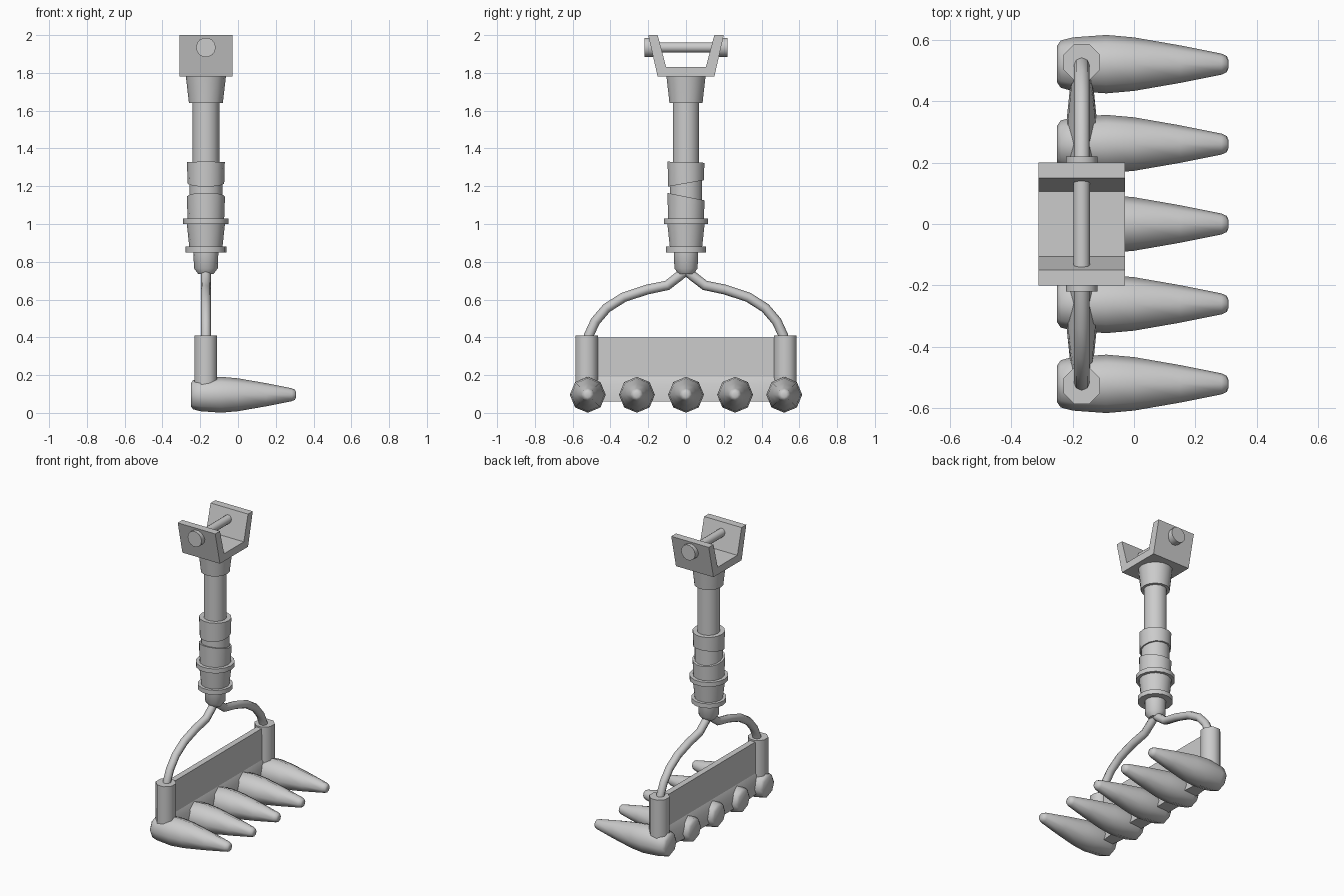
import bpy, bmesh, math
from mathutils import Matrix, Vector

if "Cube" in bpy.data.objects:
    bpy.data.objects.remove(bpy.data.objects["Cube"])

AX = -0.17  # x position of the handle axis


def finish(name, bm, angle=35):
    bmesh.ops.recalc_face_normals(bm, faces=bm.faces)
    me = bpy.data.meshes.new(name)
    bm.to_mesh(me)
    bm.free()
    for p in me.polygons:
        p.use_smooth = True
    me.set_sharp_from_angle(angle=math.radians(angle))
    ob = bpy.data.objects.new(name, me)
    bpy.context.collection.objects.link(ob)
    return ob


def loft(name, rings, angle=35):
    """Skin a list of equal-length point rings and cap both ends."""
    bm = bmesh.new()
    vs = [[bm.verts.new(p) for p in r] for r in rings]
    n = len(rings[0])
    for a, b in zip(vs, vs[1:]):
        for i in range(n):
            j = (i + 1) % n
            bm.faces.new((a[i], a[j], b[j], b[i]))
    bm.faces.new(vs[0])
    bm.faces.new(vs[-1])
    return finish(name, bm, angle)


def turned(name, profile, centre=(AX, 0, 0), sides=14, axis='Z', angle=35, turn=0.0):
    """Turned part: profile rows are (position on axis, radius[, slope along y])."""
    rings = []
    for row in profile:
        t, r = row[:2]
        slope = row[2] if len(row) > 2 else 0
        ring = []
        for i in range(sides):
            a = 2 * math.pi * i / sides + turn
            c, s = r * math.cos(a), r * math.sin(a)
            p = {'Z': (c, s, t + slope * s), 'X': (t, c, s), 'Y': (c, t, s)}[axis]
            ring.append(Vector(p) + Vector(centre))
        rings.append(ring)
    return loft(name, rings, angle)


# U-shaped bracket at the top
half = [(0.15, 1.78), (0.20, 2.0), (0.15, 2.0), (0.105, 1.83)]
outline = half + [(-y, z) for y, z in reversed(half)]
loft("top_bracket", [[(x, y, z) for y, z in outline] for x in (-0.31, -0.03)])

# cross pin with its two heads
turned("cross_pin", [(-0.2, 0.027), (0.2, 0.027)], (AX, 0, 1.935), axis='Y')
for s, side in ((-1, "front"), (1, "back")):
    turned("pin_head_" + side, [(s * 0.165, 0.052), (s * 0.22, 0.052)],
           (AX, 0, 1.935), axis='Y')

# handle
turned("bracket_collar", [(1.64, 0.09), (1.66, 0.092), (1.78, 0.106)])
turned("shaft", [(1.2, 0.071), (1.66, 0.071)])
turned("grip_core", [(1.02, 0.088), (1.30, 0.088)])
turned("upper_grip_band", [(1.215, 0.097, 0.18), (1.327, 0.1, -0.03)])
turned("lower_grip_band", [(1.03, 0.097), (1.145, 0.101, -0.2)])
turned("ferrule", [(0.735, 0.04), (0.765, 0.063), (0.85, 0.066), (0.85, 0.108),
                   (0.88, 0.108), (0.88, 0.088), (1.0, 0.101), (1.0, 0.12),
                   (1.03, 0.12)])

# curved arms and the posts they enter, mirrored across y
path = [(0.0, 0.755), (0.035, 0.725), (0.10, 0.675), (0.21, 0.652), (0.33, 0.612),
        (0.42, 0.555), (0.48, 0.485), (0.515, 0.41), (0.522, 0.36)]
for s, side in ((-1, "front"), (1, "back")):
    cu = bpy.data.curves.new("arm_" + side, 'CURVE')
    cu.dimensions = '3D'
    cu.bevel_depth = 0.026
    cu.bevel_resolution = 2
    cu.use_fill_caps = True
    sp = cu.splines.new('POLY')
    sp.points.add(len(path) - 1)
    for pt, (y, z) in zip(sp.points, path):
        pt.co = (AX, s * y, z, 1)
    sp.use_smooth = True
    bpy.context.collection.objects.link(bpy.data.objects.new("arm_" + side, cu))
    turned("post_" + side, [(0.12, 0.064), (0.41, 0.064)], (AX, s * 0.526, 0),
           sides=8, angle=50, turn=math.pi / 8)

# head plate, thicker toward its lower edge and thinner at its ends
rings = []
for y, k in ((-0.50, 0.65), (-0.33, 1), (0.33, 1), (0.50, 0.65)):
    sec = [(0.05, 0.06), (0.045, 0.15), (0.022, 0.19), (0.02, 0.40)]
    sec = sec + [(-x, z) for x, z in reversed(sec)]
    rings.append([(AX + x * (k if z < 0.17 else 1), y, z) for x, z in sec])
loft("head_plate", rings, 20)

# five tapered teeth
tooth = [(-0.25, 0.06), (-0.238, 0.077), (-0.20, 0.087), (-0.09, 0.095), (0.0, 0.087),
         (0.15, 0.061), (0.285, 0.034), (0.302, 0.026), (0.307, 0.014)]
for i in range(5):
    turned("tooth_%d" % (i + 1), tooth, (0, (i - 2) * 0.26, 0.096), sides=8,
           axis='X', angle=50)
